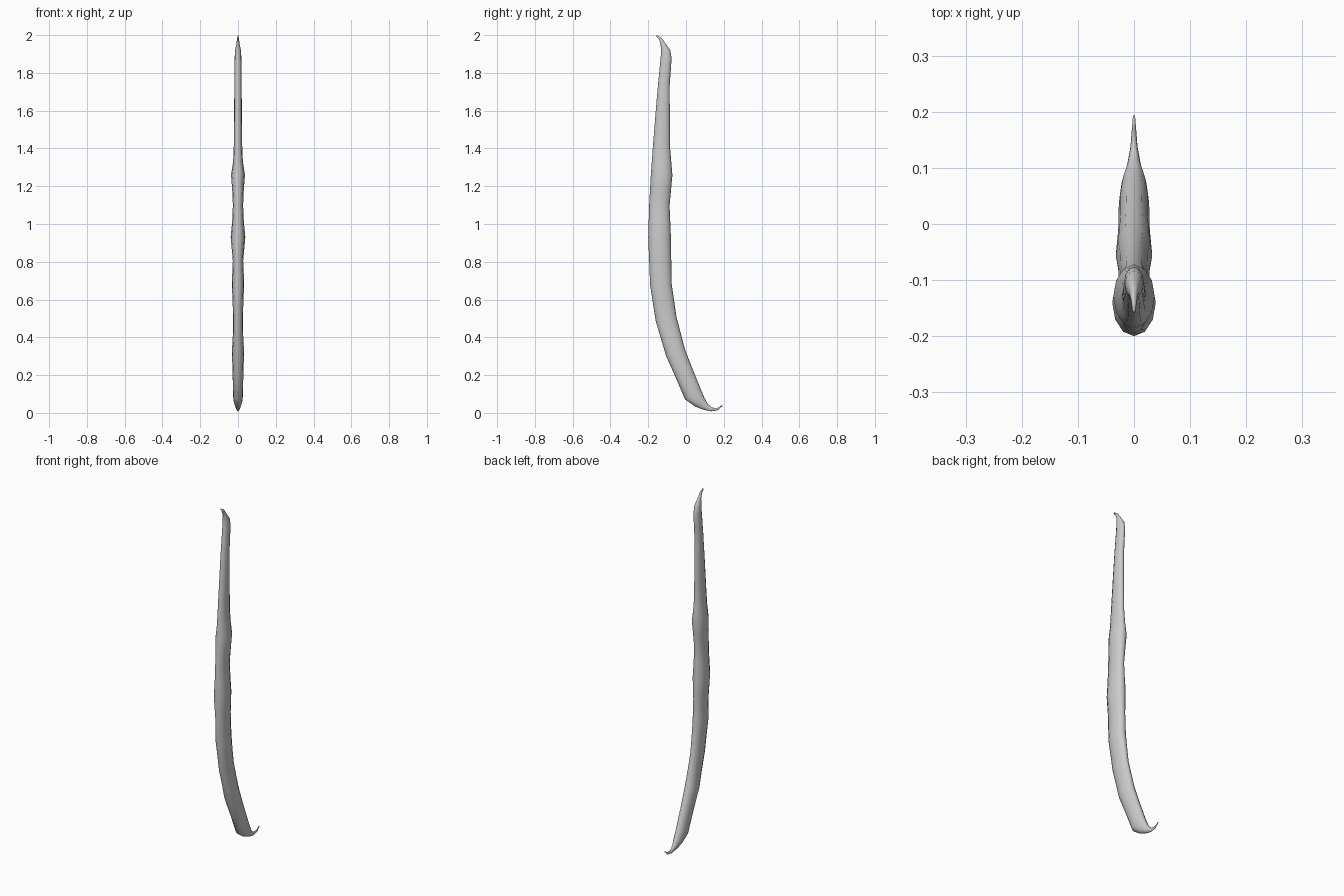
import bpy, bmesh, math
from mathutils import Vector

if "Cube" in bpy.data.objects:
    bpy.data.objects.remove(bpy.data.objects["Cube"])

SIDES = 12
# Spine of the pod from lower tip to upper hook: y, z, half depth
SPINE = [
    (.192, .039, .003), (.168, .020, .006), (.136, .018, .010),
    (.105, .032, .019), (.073, .058, .034), (.038, .095, .049),
    (-.010, .210, .050), (-.056, .320, .053), (-.106, .500, .056),
    (-.133, .680, .057), (-.140, .930, .060), (-.141, 1.10, .054),
    (-.129, 1.26, .057), (-.130, 1.40, .046), (-.123, 1.60, .037),
    (-.117, 1.74, .031), (-.105, 1.88, .029), (-.108, 1.915, .025),
    (-.122, 1.953, .013), (-.136, 1.981, .008), (-.156, 1.996, .004),
]
# Seeds swelling the sides: height, swell
SEEDS = [(.30, .006), (.68, .006), (.94, .012), (1.25, .010)]


def half_width(z, depth):
    """Flat pod body with seed bumps, narrowing with the depth at the tips."""
    body = .027 if z < 1.3 else .023 - (z - 1.35) * .01
    body += sum(h * math.exp(-((z - c) / .07) ** 2) for c, h in SEEDS)
    return min(body, .65 * depth)


# Add one in-between station on each long stretch
stations = []
for a, b in zip(SPINE, SPINE[1:]):
    stations.append(a)
    if b[1] - a[1] > .13:
        stations.append(tuple((p + q) / 2 for p, q in zip(a, b)))
stations.append(SPINE[-1])

# Elliptical rings square to the spine
bm = bmesh.new()
rings = []
for i, (y, z, depth) in enumerate(stations):
    prev, nxt = stations[max(i - 1, 0)], stations[min(i + 1, len(stations) - 1)]
    t = Vector((0, nxt[0] - prev[0], nxt[1] - prev[1])).normalized()
    across = Vector((0, t.z, -t.y))
    w = half_width(z, depth)
    ring = []
    for k in range(SIDES):
        a = 2 * math.pi * k / SIDES
        p = Vector((0, y, z)) + across * depth * math.cos(a)
        p.x = w * math.sin(a)
        ring.append(bm.verts.new(p))
    rings.append(ring)

# Skin between neighbouring rings, then close both tips
for a, b in zip(rings, rings[1:]):
    for k in range(SIDES):
        n = (k + 1) % SIDES
        bm.faces.new((a[k], a[n], b[n], b[k]))
bm.faces.new(rings[0])
bm.faces.new(rings[-1])
bmesh.ops.recalc_face_normals(bm, faces=bm.faces)
for f in bm.faces:
    f.smooth = True

mesh = bpy.data.meshes.new("bean_pod")
bm.to_mesh(mesh)
bm.free()
bpy.context.collection.objects.link(bpy.data.objects.new("bean_pod", mesh))
